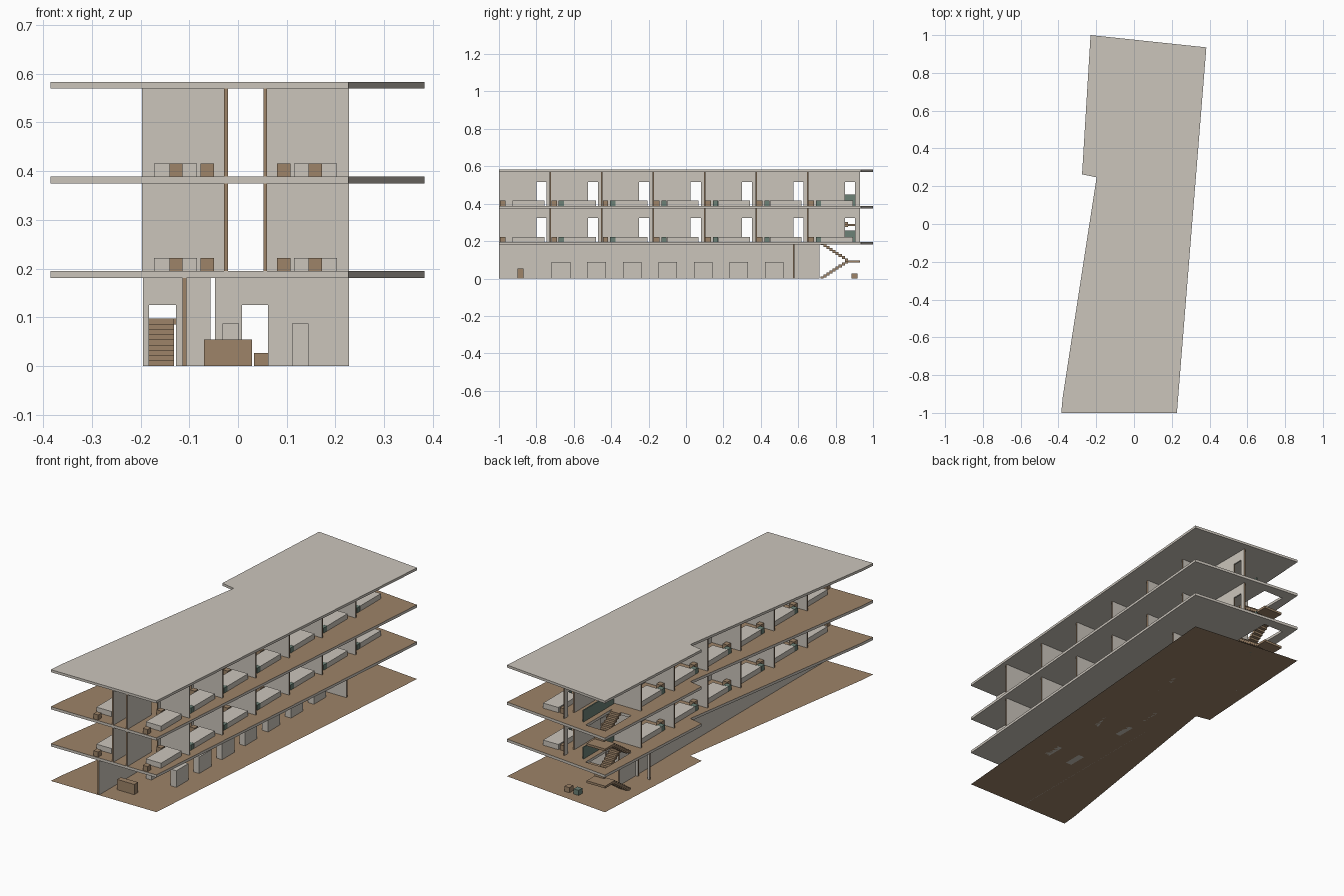
import bpy, bmesh
from mathutils import Vector

cube = bpy.data.objects.get("Cube")
if cube:
    bpy.data.objects.remove(cube, do_unlink=True)


def material(name, rgb):
    m = bpy.data.materials.new(name)
    m.use_nodes = True
    m.diffuse_color = (*rgb, 1)
    m.node_tree.nodes["Principled BSDF"].inputs["Base Color"].default_value = (*rgb, 1)
    return m


PLASTER = material("plaster", (0.60, 0.56, 0.50))
WOOD = material("wood", (0.34, 0.23, 0.14))
GREEN = material("dark_green", (0.15, 0.22, 0.18))


def finish(name, bm, mats):
    bmesh.ops.recalc_face_normals(bm, faces=bm.faces)
    me = bpy.data.meshes.new(name)
    bm.to_mesh(me)
    bm.free()
    for m in mats:
        me.materials.append(m)
    ob = bpy.data.objects.new(name, me)
    bpy.context.collection.objects.link(ob)
    return ob


def prism(name, points, push, mats):
    """Extrude a flat polygon along the push vector."""
    bm = bmesh.new()
    face = bm.faces.new([bm.verts.new(p) for p in points])
    out = bmesh.ops.extrude_face_region(bm, geom=[face])
    verts = [v for v in out["geom"] if isinstance(v, bmesh.types.BMVert)]
    bmesh.ops.translate(bm, verts=verts, vec=push)
    return finish(name, bm, mats)


def box(name, x0, x1, y0, y1, z0, z1, mat):
    pts = [(x0, y0, z0), (x1, y0, z0), (x1, y1, z0), (x0, y1, z0)]
    return prism(name, pts, (0, 0, z1 - z0), [mat])


def wall(name, axis, at, a, b, z0, z1, doors=(), door_h=0.128):
    """Thin wall along an axis with door notches; its end faces are wood."""
    prof = [(a, z0)]
    for d0, d1 in doors:
        prof += [(d0, z0), (d0, z0 + door_h), (d1, z0 + door_h), (d1, z0)]
    prof += [(b, z0), (b, z1), (a, z1)]
    h = THICK / 2
    if axis == "y":
        ob = prism(name, [(at - h, s, z) for s, z in prof], (THICK, 0, 0), [PLASTER, WOOD])
    else:
        ob = prism(name, [(s, at - h, z) for s, z in prof], (0, THICK, 0), [PLASTER, WOOD])
    along = Vector((0, 1, 0)) if axis == "y" else Vector((1, 0, 0))
    for p in ob.data.polygons:
        p.material_index = int(abs(p.normal.dot(along)) > 0.9)
    return ob


THICK = 0.008
OUTLINE = [(-0.385, -1), (0.227, -1), (0.383, 0.935), (-0.23, 1),
           (-0.275, 0.263), (-0.198, 0.247), (-0.378, -0.92)]
SLABS = [(0.181, 0.195), (0.375, 0.389), (0.57, 0.583)]
BAY, BAYS = 0.275, 7
STAIR_Y, LAND_Y, END_Y = 0.72, 0.865, 0.93
MID = 0.0155


def sides(x0, x1, left):
    """Mirror an x range across the corridor for the other wing."""
    return (2 * MID - x1, 2 * MID - x0) if left else (x0, x1)


# Ground floor sheet
bm = bmesh.new()
bm.faces.new([bm.verts.new((x, y, 0)) for x, y in OUTLINE])
ground = finish("ground_floor", bm, [WOOD])
if ground.data.polygons[0].normal.z < 0:
    ground.data.flip_normals()

# Floor slabs with stairwell, and the roof slab
for i, (z0, z1) in enumerate(SLABS):
    roof = i == len(SLABS) - 1
    slab = prism("roof_slab" if roof else f"floor_slab_{i + 1}",
                 [(x, y, z0) for x, y in OUTLINE], (0, 0, z1 - z0), [PLASTER, WOOD])
    if roof:
        continue
    cutter = box("stairwell_cutter", -0.187, -0.071, STAIR_Y, END_Y + 0.003,
                 z0 - 0.05, z1 + 0.05, PLASTER)
    cutter.hide_render = True
    mod = slab.modifiers.new("stairwell", "BOOLEAN")
    mod.operation, mod.solver, mod.object = "DIFFERENCE", "EXACT", cutter
    bpy.context.view_layer.objects.active = slab
    bpy.ops.object.modifier_apply(modifier=mod.name)
    bpy.data.objects.remove(cutter, do_unlink=True)
    for p in slab.data.polygons:
        p.material_index = int(p.normal.z > 0.9)

# Two storeys of rooms either side of the corridor
for level in range(2):
    z0, z1 = SLABS[level][1], SLABS[level + 1][0]
    top = z0 + 0.027
    for left in (False, True):
        side = "left_wing" if left else "right_wing"
        rooms = BAYS - 1 if left else BAYS
        starts = [-1 + BAY * n for n in range(rooms)]
        doors = [(s + 0.2, s + 0.254) for s in starts]
        cx = sides(0.056, 0.056, left)[0]
        wall(f"{side}_corridor_wall", "y", cx, -1, 0.655 if left else END_Y, z0, z1, doors)
        for n in range(1, BAYS):
            wall(f"{side}_room_divider", "x", -1 + BAY * n, *sides(0.06, 0.228, left), z0, z1)
        for n, s in enumerate(starts):
            box(f"{side}_bed", *sides(0.115, 0.203, left), s + 0.073, s + 0.243, z0, top, PLASTER)
            box(f"{side}_desk", *sides(0.145, 0.172, left), s + 0.005, s + 0.034, z0, top, WOOD)
            box(f"{side}_nightstand", *sides(0.08, 0.108, left), s + 0.212, s + 0.24, z0, top, WOOD)
            if n:
                box(f"{side}_chair", *sides(0.175, 0.203, left), s + 0.044, s + 0.072, z0, top, GREEN)
    box("stair_guard", -0.044, -0.038, 0.66, 0.91, z0, z0 + 0.061, GREEN)

# Dog-leg stairs, one per storey
STEPS = 9
for level in range(2):
    base = 0 if level == 0 else SLABS[level - 1][1]
    rise = (SLABS[level][1] - base) / (2 * STEPS)
    run = (LAND_Y - STAIR_Y) / STEPS
    half = base + rise * STEPS
    for k in range(STEPS):
        y = STAIR_Y + k * run
        za = base + (k + 1) * rise
        box("lower_step", -0.183, -0.131, y, y + run, max(za - 0.016, base), za, WOOD)
        zb = half + (STEPS - k) * rise
        box("upper_step", -0.127, -0.075, y, y + run, zb - 0.016, zb, WOOD)
    box("stair_landing", -0.183, -0.075, LAND_Y, END_Y, half - 0.012, half, WOOD)

# Ground floor walls
gtop = SLABS[0][0]
wall("hall_side_wall", "y", -0.11, -1, 0.715, 0, gtop)
wall("hall_end_wall_left", "x", 0.575, -0.195, -0.056, 0, gtop, [(-0.183, -0.127)], 0.125)
wall("hall_end_wall_right", "x", 0.575, -0.047, 0.228, 0, gtop, [(0.008, 0.062)], 0.125)

# Two rows of hall blocks
for n in range(BAYS):
    y = -0.718 + 0.19 * n
    for x in (-0.032, 0.111):
        box("hall_block", x, x + 0.034, y, y + 0.1, 0, 0.087, PLASTER)

# Reception counter and rear seats
box("reception_counter", -0.07, 0.029, -0.9, -0.87, 0, 0.054, WOOD)
box("rear_stool_wood", 0.033, 0.062, 0.886, 0.917, 0, 0.027, WOOD)
box("rear_stool_green", -0.02, 0.009, 0.886, 0.917, 0, 0.027, GREEN)
